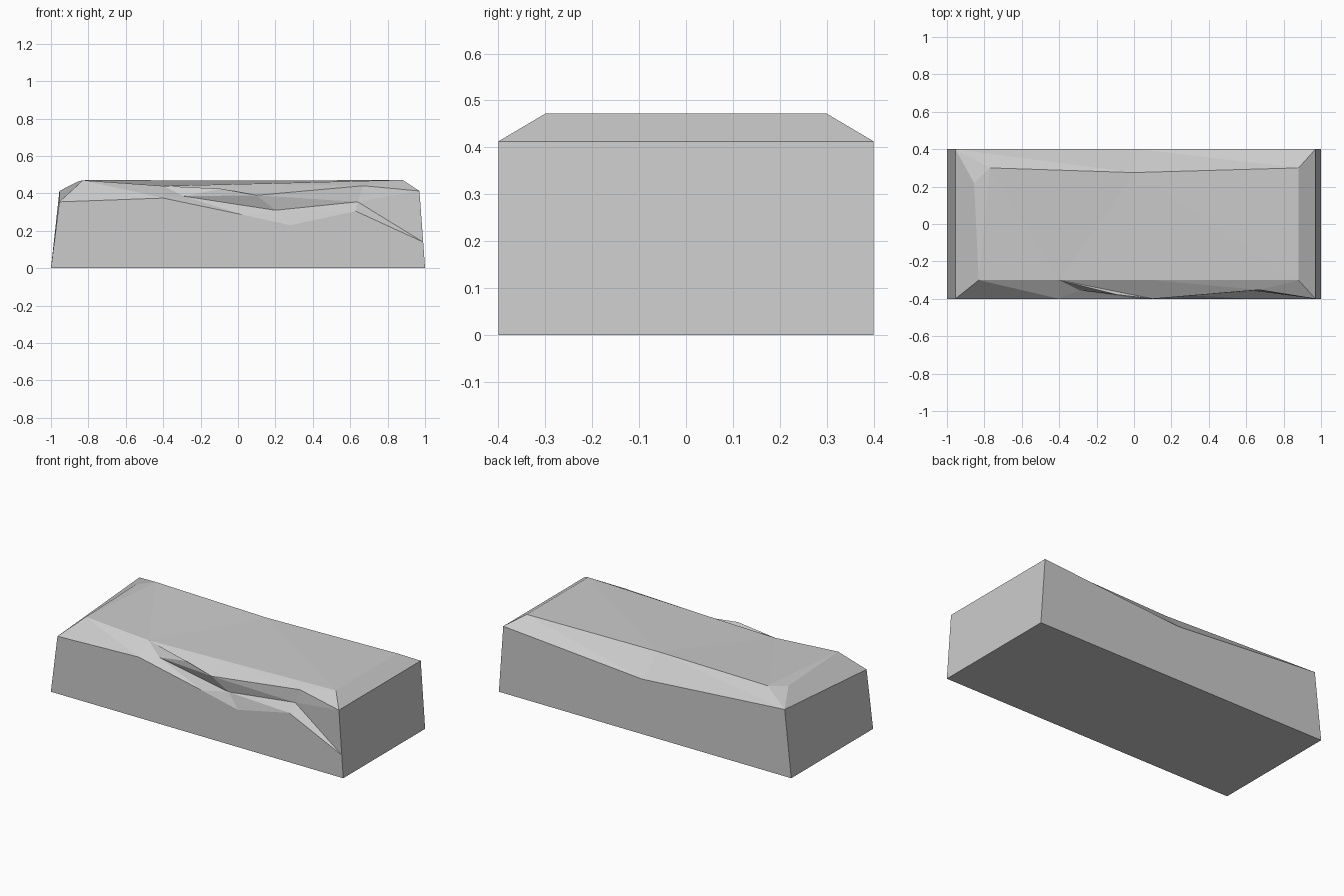
import bpy
import bmesh

cube = bpy.data.objects.get("Cube")
if cube:
    bpy.data.objects.remove(cube, do_unlink=True)

# One grey stone colour
stone = bpy.data.materials.new("grey_stone")
stone.use_nodes = True
grey = (0.6, 0.6, 0.6, 1)
stone.diffuse_color = grey
bsdf = next(n for n in stone.node_tree.nodes if n.type == "BSDF_PRINCIPLED")
bsdf.inputs["Base Color"].default_value = grey

bm = bmesh.new()


def rail(*points):
    """A row of corners running from -x to +x."""
    return [bm.verts.new(p) for p in points]


def face(*corners):
    if len(set(corners)) == len(corners):
        bm.faces.new(corners)


def bridge(a, b):
    """Fill between two rails, always stepping to the next corner in x."""
    i = j = 0
    while i < len(a) - 1 or j < len(b) - 1:
        step_a = j == len(b) - 1 or (
            i < len(a) - 1 and a[i + 1].co.x <= b[j + 1].co.x)
        if step_a:
            face(a[i], a[i + 1], b[j])
            i += 1
        else:
            face(a[i], b[j + 1], b[j])
            j += 1


# Rails from the front foot, over the top, to the back foot
front_foot = rail((-1, -.4, 0), (1, -.4, 0))
lip = rail((-.955, -.4, .355), (-.4, -.4, .375), (.03, -.4, .285),
           (.28, -.4, .23), (.63, -.4, .305), (.99, -.4, .14))
groove = rail((-.29, -.355, .385), (.2, -.376, .31), (.64, -.356, .355))
chip_top = rail((-.09, -.378, .425), (.1, -.4, .39), (.67, -.352, .441),
                (.97, -.4, .413))
front_rim = rail((-.83, -.3, .47), (-.4, -.3, .44), (.1, -.3, .452),
                 (.88, -.3, .472))
back_rim = rail((-.855, .22, .464), (-.77, .3, .472), (0, .275, .468),
                (.88, .3, .472))
shoulder = rail((-.955, .4, .413), (.02, .4, .34), (.97, .4, .413))
back_foot = rail((-1, .4, 0), (1, .4, 0))

# Broken front edge: lower ledge, chipped wall, worn bevel
bridge(lip, front_rim[:2] + groove + lip[-1:])
bridge(groove + lip[-1:], groove[:1] + chip_top)
bridge(groove[:1] + chip_top, front_rim[1:])

# Top and back bevel
bridge(front_rim, back_rim)
bridge(back_rim, shoulder)

# Front, back and underside
face(*front_foot, *reversed(lip))
face(*back_foot, *reversed(shoulder))
face(*front_foot, *reversed(back_foot))

# Ends and their bevels
face(front_foot[0], lip[0], shoulder[0], back_foot[0])
face(lip[0], front_rim[0], back_rim[0], shoulder[0])
face(front_foot[1], lip[-1], chip_top[-1], shoulder[-1], back_foot[1])
face(chip_top[-1], front_rim[-1], back_rim[-1], shoulder[-1])

bmesh.ops.recalc_face_normals(bm, faces=bm.faces)
mesh = bpy.data.meshes.new("chipped_stone_block")
bm.to_mesh(mesh)
bm.free()
mesh.materials.append(stone)
block = bpy.data.objects.new("chipped_stone_block", mesh)
bpy.context.collection.objects.link(block)
